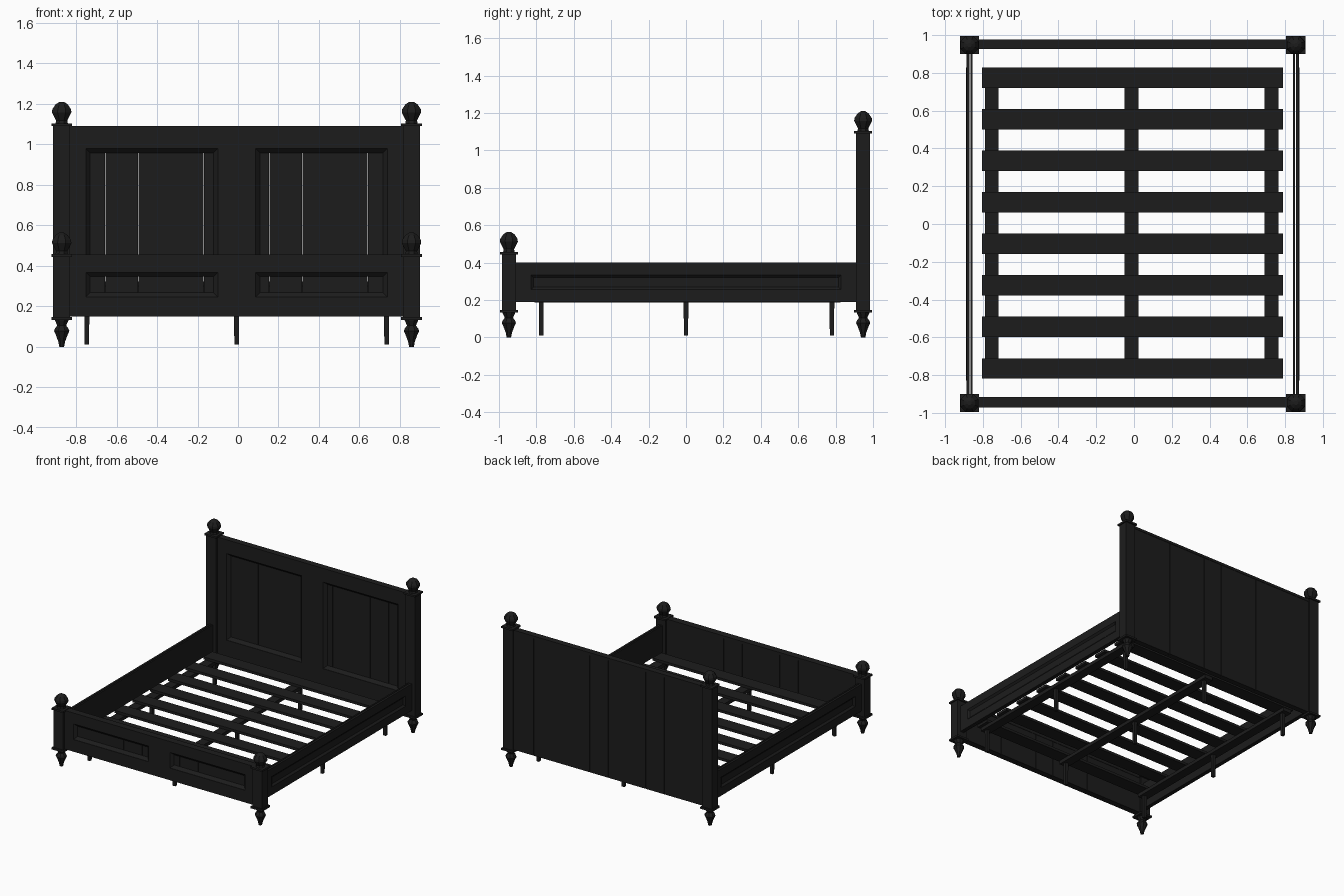
import bpy, bmesh, math

if "Cube" in bpy.data.objects:
    bpy.data.objects.remove(bpy.data.objects["Cube"])

CX = -0.007          # bed centre line
PX, PY = 0.864, 0.947  # post offsets

wood = bpy.data.materials.new("dark_wood")
wood.diffuse_color = (0.012, 0.012, 0.012, 1)
wood.use_nodes = True
wood.node_tree.nodes["Principled BSDF"].inputs["Base Color"].default_value = wood.diffuse_color


def finish(name, bm):
    me = bpy.data.meshes.new(name)
    bmesh.ops.recalc_face_normals(bm, faces=bm.faces)
    bm.to_mesh(me)
    bm.free()
    me.materials.append(wood)
    ob = bpy.data.objects.new(name, me)
    bpy.context.collection.objects.link(ob)
    return ob


def add_box(bm, x, y, z, taper=1.0):
    """Box from (min, max) pairs; taper scales the bottom end."""
    cx, cy = sum(x) / 2, sum(y) / 2
    for v in bmesh.ops.create_cube(bm, size=1)["verts"]:
        t = taper if v.co.z < 0 else 1
        v.co = (cx + v.co.x * (x[1] - x[0]) * t,
                cy + v.co.y * (y[1] - y[0]) * t,
                z[0] + (v.co.z + 0.5) * (z[1] - z[0]))


def box(name, x, y, z, taper=1.0):
    bm = bmesh.new()
    add_box(bm, x, y, z, taper)
    return finish(name, bm)


def turned(name, profile, x, y, z, sides=8):
    """Faceted turning from (radius, height) points."""
    bm = bmesh.new()
    rings = []
    for r, h in profile:
        rings.append([bm.verts.new((x + r * math.cos((i + .5) * math.tau / sides),
                                    y + r * math.sin((i + .5) * math.tau / sides), z + h))
                      for i in range(sides)])
    for a, b in zip(rings, rings[1:]):
        for i in range(sides):
            j = (i + 1) % sides
            bm.faces.new((a[i], a[j], b[j], b[i]))
    bm.faces.new(rings[0])
    bm.faces.new(rings[-1])
    return finish(name, bm)


def moulding(name, u, z, front, back, w, along_y=False):
    """Sloped trim round a panel opening, falling from front to back."""
    bm = bmesh.new()
    loops = []
    for inset, d in ((0, front), (w, back)):
        pts = [(u[0] + inset, z[0] + inset), (u[1] - inset, z[0] + inset),
               (u[1] - inset, z[1] - inset), (u[0] + inset, z[1] - inset)]
        loops.append([bm.verts.new((d, p, q) if along_y else (p, d, q)) for p, q in pts])
    for i in range(4):
        j = (i + 1) % 4
        bm.faces.new((loops[0][i], loops[0][j], loops[1][j], loops[1][i]))
    return finish(name, bm)


def panelled_board(name, yf, ym, yb, z0, z1, pz):
    """Frame with two openings in front of a row of upright planks."""
    left, right = CX - 0.83, CX + 0.83
    openings = [(CX - 0.745, CX - 0.093), (CX + 0.093, CX + 0.745)]
    bm = bmesh.new()
    add_box(bm, (left, right), (yf, ym), (pz[1], z1 - 0.02))
    add_box(bm, (left, right), (yf, ym), (z0, pz[0]))
    for a, b in ((left, openings[0][0]), (openings[0][1], openings[1][0]), (openings[1][1], right)):
        add_box(bm, (a, b), (yf, ym), pz)
    finish(name + "_frame", bm)
    for k, o in enumerate(openings):
        moulding(f"{name}_moulding_{k}", o, pz, yf + 0.003, ym, 0.022)
    # planks with hairline gaps
    bm = bmesh.new()
    edges = [left] + [CX + 0.162 * i for i in range(-4, 5)] + [right]
    for a, b in zip(edges, edges[1:]):
        add_box(bm, (a + 0.001, b - 0.001), (ym, yb), (z0, z1 - 0.02))
    finish(name + "_planks", bm)
    box(name + "_top_cap", (left, right), (yf - 0.003, yb + 0.003), (z1 - 0.02, z1))


# headboard and footboard
panelled_board("headboard", 0.930, 0.955, 0.973, 0.15, 1.09, (0.30, 0.98))
panelled_board("footboard", -0.968, -0.945, -0.920, 0.15, 0.455, (0.245, 0.368))

# corner posts with collars, finials and turned feet
FINIAL = [(.034, 0), (.03, .02), (.052, .06), (.05, .075), (.032, .1), (.012, .112)]
FOOT = [(.013, 0), (.018, .025), (.032, .06), (.041, .078), (.036, .09), (.024, .105), (.036, .13), (.036, .14)]
for sx, side in ((-1, "left"), (1, "right")):
    for y, end, top in ((-PY, "foot", 0.452), (PY, "head", 1.098)):
        x = CX + sx * PX
        n = f"{end}_{side}_post"
        box(n, (x - .042, x + .042), (y - .037, y + .037), (.14, top))
        box(n + "_top_collar", (x - .051, x + .051), (y - .048, y + .048), (top - .008, top + .006))
        box(n + "_base_collar", (x - .051, x + .051), (y - .048, y + .048), (.133, .148))
        turned(n + "_finial", FINIAL, x, y, top)
        turned(n + "_turned_foot", FOOT, x, y, 0.0)

    # side rail: inner board, and outer frame with a long recessed panel
    def span(a, b):
        return tuple(sorted((CX + sx * a, CX + sx * b)))
    L = (-0.912, 0.912)
    box(f"{side}_rail_inner_board", span(.848, .859), L, (.19, .40))
    bm = bmesh.new()
    o = span(.864, .880)
    add_box(bm, o, L, (.335, .40))
    add_box(bm, o, L, (.19, .255))
    for y in ((L[0], -.83), (.83, L[1])):
        add_box(bm, o, y, (.255, .335))
    add_box(bm, span(.864, .869), (-.83, .83), (.255, .335))
    finish(f"{side}_rail_outer_frame", bm)
    moulding(f"{side}_rail_moulding", (-.83, .83), (.255, .335),
             CX + sx * .882, CX + sx * .869, .014, along_y=True)

# cross slats
for i in range(8):
    y = 0.775 - 0.22 * i
    box(f"slat_{i + 1}", (CX - .798, CX + .795), (y - .054, y + .054), (.215, .235))

# long beams and tapered support legs
for x, name in ((-.753, "left"), (-.013, "centre"), (.728, "right")):
    box(f"{name}_beam", (x - .036, x + .036), (-.81, .825), (.188, .215))
    lx = x + .006
    for k, y in enumerate((-.774, 0, .780)):
        box(f"{name}_support_leg_{k + 1}", (lx - .013, lx + .013), (y - .013, y + .013), (.01, .19), .85)
